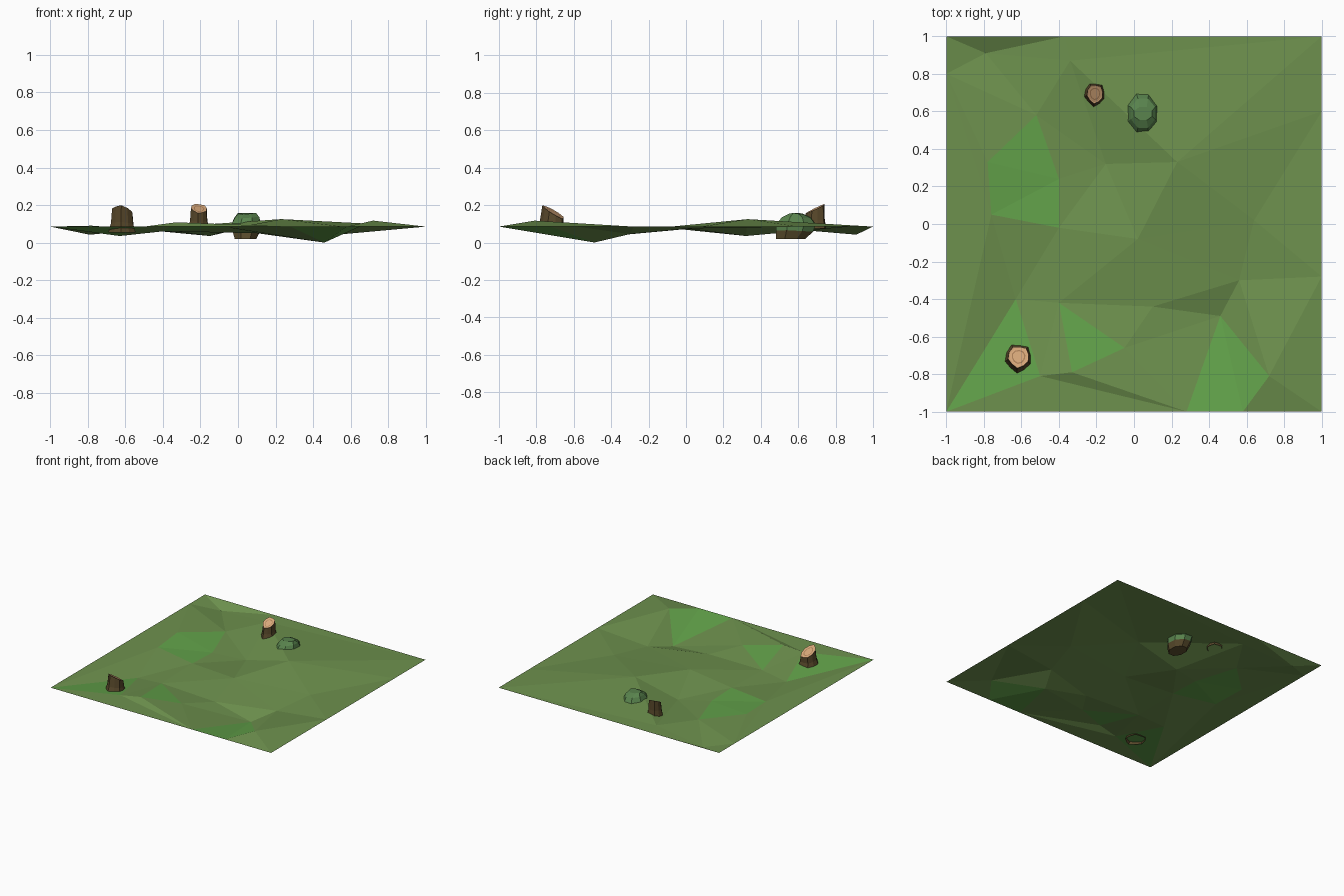
import bpy, bmesh, math
from mathutils import Vector
from mathutils.geometry import delaunay_2d_cdt, intersect_point_tri_2d

if "Cube" in bpy.data.objects:
    bpy.data.objects.remove(bpy.data.objects["Cube"])


def mat(name, rgb):
    m = bpy.data.materials.new(name)
    m.diffuse_color = (*rgb, 1)
    m.use_nodes = True
    m.node_tree.nodes["Principled BSDF"].inputs["Base Color"].default_value = m.diffuse_color
    return m


GRASS = mat("grass", (.155, .285, .076))
BRIGHT = mat("bright grass", (.122, .36, .068))
MOSS = mat("moss", (.10, .23, .075))
EARTH = mat("earth brown", (.12, .085, .03))
BARK = mat("bark", (.10, .066, .024))
WOOD = mat("cut wood", (.70, .40, .20))
RING = mat("growth ring", (.42, .22, .10))


def finish(bm, name, mats):
    me = bpy.data.meshes.new(name)
    bm.to_mesh(me)
    bm.free()
    for m in mats:
        me.materials.append(m)
    ob = bpy.data.objects.new(name, me)
    bpy.context.collection.objects.link(ob)
    return ob


def bridge(bm, a, b, mi=0):
    n = len(a)
    for i in range(n):
        f = bm.faces.new((a[i], a[(i + 1) % n], b[(i + 1) % n], b[i]))
        f.material_index = mi


# --- ground: faceted sheet through a few hills and hollows, bright patches
E = .085
patches = [
    [(-.78, .33, .09), (-.76, .05, .08), (-.4, -.02, .07), (-.4, .24, .06), (-.52, .58, .07)],
    [(-1, -1, E), (-.5, -.81, .085), (-.63, -.4, .035)],
    [(-.4, -.42, .06), (-.33, -.79, .108), (-.05, -.66, .08)],
    [(.46, -.49, 0), (.28, -1, E), (.58, -1, E), (.72, -.81, .117)],
]
others = [(1, -1, E), (1, 1, E), (-1, 1, E), (-1, .8, E), (-.37, 1, E), (1, .6, E),
          (1, -.28, E), (-.79, .91, .042), (-.34, .87, .085), (-.15, .32, .035),
          (.23, .33, .125), (.02, -.08, .085), (.64, .02, .075), (.56, -.3, .045),
          (.1, -.44, .05)]
pts, edges = [], []
for p in patches:
    s = len(pts)
    pts += p
    edges += [(s + i, s + (i + 1) % len(p)) for i in range(len(p))]
pts += others
vs, _, fs, _, _, _ = delaunay_2d_cdt([Vector(p[:2]) for p in pts], edges, [], 0, 1e-5)


def in_patch(c):
    return any(intersect_point_tri_2d(c, Vector(p[0][:2]), Vector(p[i][:2]), Vector(p[i + 1][:2]))
               for p in patches for i in range(1, len(p) - 1))


bm = bmesh.new()
gv = []
for v in vs:
    z = min(pts, key=lambda p: (p[0] - v.x) ** 2 + (p[1] - v.y) ** 2)[2]
    gv.append(bm.verts.new((v.x, v.y, z)))
for t in fs:
    f = bm.faces.new([gv[i] for i in t])
    f.normal_update()
    if f.normal.z < 0:
        f.normal_flip()
    f.material_index = int(in_patch(f.calc_center_median().to_2d()))
finish(bm, "ground", [GRASS, BRIGHT])


# --- tree stumps: ridged flaring bark, slanted cut with growth ring
def stump(name, cx, cy, z0, base, top, zt, slope, shift, n=10):
    bm = bmesh.new()

    def ring(k, rx, ry, z, rough, cut):
        out = []
        for i in range(n):
            a = 2 * math.pi * i / n + .2
            r = 1 + rough * (1 if i % 2 else -1) + .04 * math.sin(3 * a)
            x, y = rx * r * math.cos(a), ry * r * math.sin(a)
            h = z + cut * (slope[0] * x + slope[1] * y)
            out.append(bm.verts.new((cx + shift[0] * k + x, cy + shift[1] * k + y, h)))
        return out

    bx, by = base
    tx, ty = top
    low = ring(0, bx, by, z0, .06, 0)
    mid = ring(.4, bx * .3 + tx * .7, by * .3 + ty * .7, z0 + (zt - z0) * .4, .05, .3)
    rim = ring(1, tx, ty, zt, .04, 1)
    sap = ring(1, tx * .86, ty * .86, zt - .002, .02, 1)
    r1 = ring(1, tx * .66, ty * .66, zt - .002, 0, 1)
    r2 = ring(1, tx * .54, ty * .54, zt - .002, 0, 1)
    for a, b, m in ((low, mid, 0), (mid, rim, 0), (rim, sap, 1), (sap, r1, 1), (r1, r2, 2)):
        bridge(bm, a, b, m)
    bm.faces.new(r2).material_index = 1
    finish(bm, name, [BARK, WOOD, RING])


stump("front_stump", -.615, -.717, .055, (.074, .08), (.056, .057), .162, (-.22, -.58), (0, .01))
stump("back_stump", -.208, .692, .075, (.056, .062), (.043, .05), .182, (-.1, .48), (0, .002))

# --- boulder: earthy underside sunk through the ground, mossy top
bm = bmesh.new()
rings = []
for cx, cy, rx, ry, z in ((.04, .56, .062, .085, .02), (.045, .58, .08, .108, .062),
                          (.045, .588, .085, .113, .098), (.048, .59, .07, .085, .133),
                          (.048, .588, .052, .038, .154)):
    rings.append([bm.verts.new((cx + rx * math.cos(a), cy + ry * math.sin(a),
                                z + .004 * math.cos(2 * a + 1) * (z > .05)))
                  for a in (math.pi * (i + .5) / 4 for i in range(8))])
for k in range(4):
    bridge(bm, rings[k], rings[k + 1], int(k > 0))
bm.faces.new(rings[0][::-1])
bm.faces.new(rings[-1]).material_index = 1
finish(bm, "mossy_boulder", [EARTH, MOSS])
